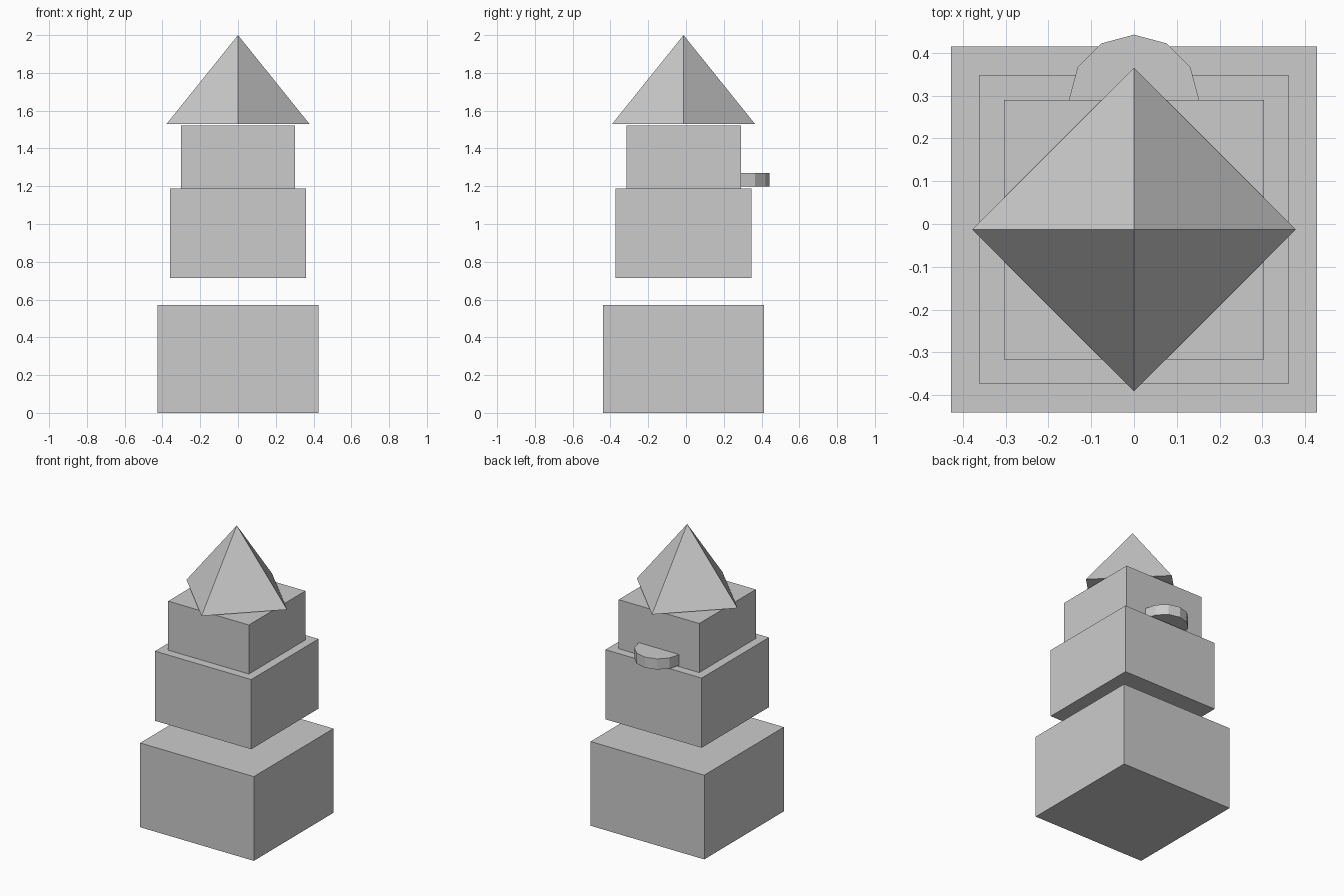
import bpy, math

if "Cube" in bpy.data.objects:
    bpy.data.objects.remove(bpy.data.objects["Cube"])

CY = -0.013  # shared centre line of the tower


def block(name, half, z0, z1):
    bpy.ops.mesh.primitive_cube_add(size=1, location=(0, CY, (z0 + z1) / 2))
    ob = bpy.context.object
    ob.name = name
    ob.scale = (2 * half, 2 * half, z1 - z0)
    bpy.ops.object.transform_apply(location=False, rotation=False, scale=True)
    return ob


# Stacked tiers, with a gap above the base
block("base_tier", 0.427, 0.0, 0.572)
block("middle_tier", 0.361, 0.715, 1.188)
block("upper_tier", 0.303, 1.188, 1.521)

# Four-sided roof, corners on the axes
bpy.ops.mesh.primitive_cone_add(vertices=4, radius1=0.378, radius2=0, depth=0.47,
                                location=(0, CY, 1.765))
bpy.context.object.name = "pyramid_roof"

# Twelve-sided balcony disc, half sunk into the back wall
bpy.ops.mesh.primitive_cylinder_add(vertices=12, radius=0.152, depth=0.072,
                                    location=(0, 0.29, 1.234))
bpy.context.object.name = "balcony"
